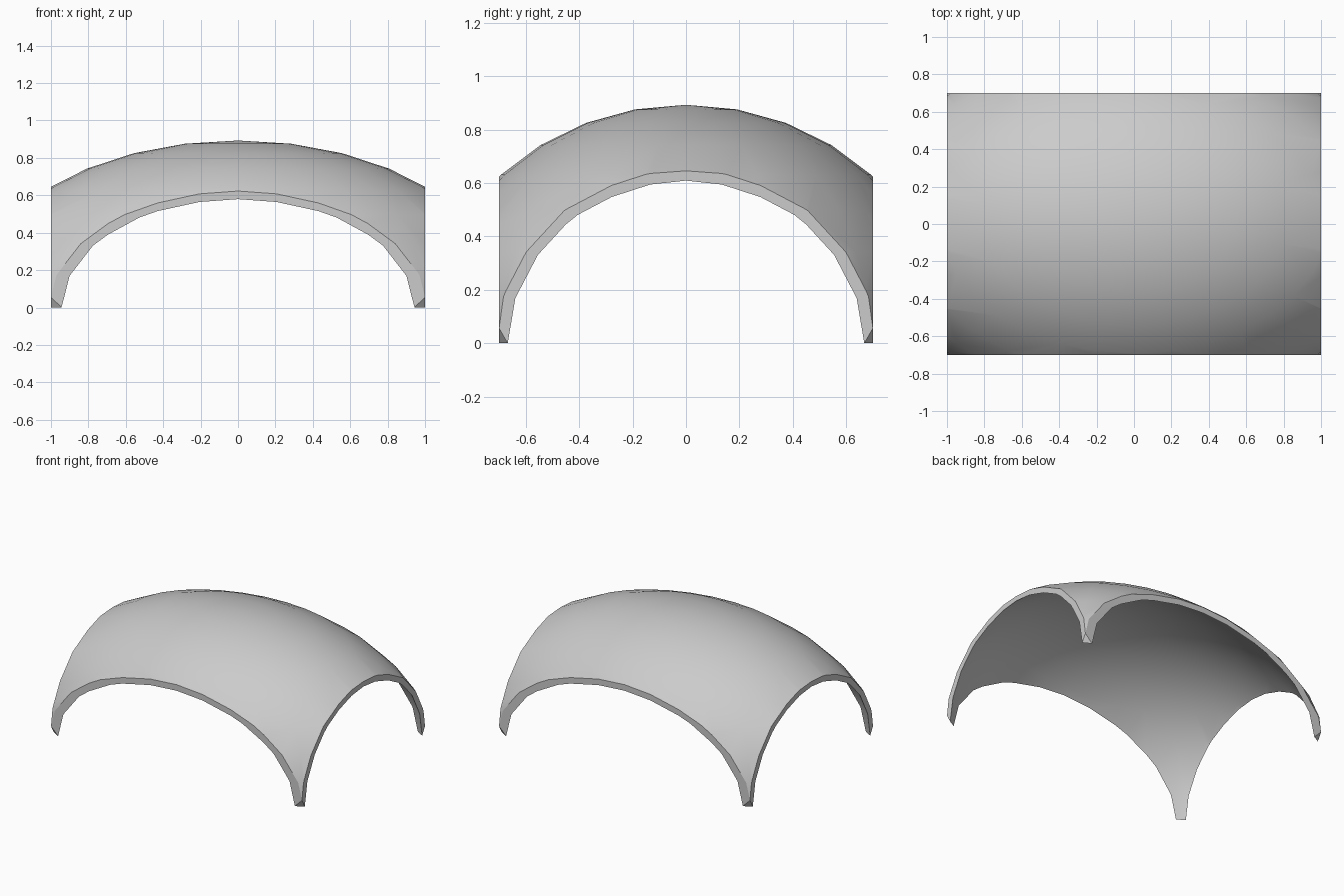
import bpy
import bmesh
from mathutils import Matrix

HALF_X, HALF_Y = 1.0, 0.7
RADII = (1.454, 0.979, 0.893)
INNER_SCALE = 0.969
EPS = 1e-4

default = bpy.data.objects.get("Cube")
if default:
    bpy.data.objects.remove(default, do_unlink=True)


def add_patch(bm, scale):
    """Squashed sphere trimmed to the rectangular footprint; returns its vertices."""
    part = bmesh.new()
    size = Matrix.Diagonal([r * scale for r in RADII] + [1])
    bmesh.ops.create_uvsphere(part, u_segments=32, v_segments=16, radius=1, matrix=size)
    cuts = [((0, 0, 0), (0, 0, -1))]
    for s in (-1, 1):
        cuts.append(((s * HALF_X, 0, 0), (s, 0, 0)))
        cuts.append(((0, s * HALF_Y, 0), (0, s, 0)))
    for co, no in cuts:
        bmesh.ops.bisect_plane(part, geom=part.verts[:] + part.edges[:] + part.faces[:],
                               dist=EPS / 10, plane_co=co, plane_no=no, clear_outer=True)
    lookup = {v: bm.verts.new(v.co) for v in part.verts}
    for f in part.faces:
        bm.faces.new([lookup[v] for v in f.verts]).smooth = True
    part.free()
    return list(lookup.values())


bm = bmesh.new()
outer = add_patch(bm, 1)
inner = add_patch(bm, INNER_SCALE)
rim = []

# Flat arched rims joining the two skins on each of the four sides
for axis, limit in ((0, HALF_X), (1, HALF_Y)):
    for s in (-1, 1):
        def edge(verts):
            on_plane = [v for v in verts if abs(v.co[axis] - s * limit) < EPS]
            return sorted(on_plane, key=lambda v: v.co[1 - axis])
        rim.append(bm.faces.new(edge(outer) + edge(inner)[::-1]))

# Small slanted foot under each corner
for sx in (-1, 1):
    for sy in (-1, 1):
        corner = min(outer, key=lambda v: abs(v.co.x - sx * HALF_X) + abs(v.co.y - sy * HALF_Y))
        base = [v for v in inner if v.co.z < EPS and v.co.x * sx > 0 and v.co.y * sy > 0]
        base.sort(key=lambda v: v.co.x)
        for a, b in zip(base, base[1:]):
            rim.append(bm.faces.new((corner, a, b)))

bmesh.ops.recalc_face_normals(bm, faces=bm.faces[:])
for f in rim:
    f.smooth = False
    for e in f.edges:
        e.smooth = False

mesh = bpy.data.meshes.new("dome_canopy")
bm.to_mesh(mesh)
bm.free()
canopy = bpy.data.objects.new("dome_canopy", mesh)
bpy.context.collection.objects.link(canopy)

# Plain grey finish
grey = bpy.data.materials.new("light_grey")
grey.use_nodes = True
colour = (0.6, 0.6, 0.6, 1)
grey.diffuse_color = colour
grey.node_tree.nodes["Principled BSDF"].inputs["Base Color"].default_value = colour
mesh.materials.append(grey)
